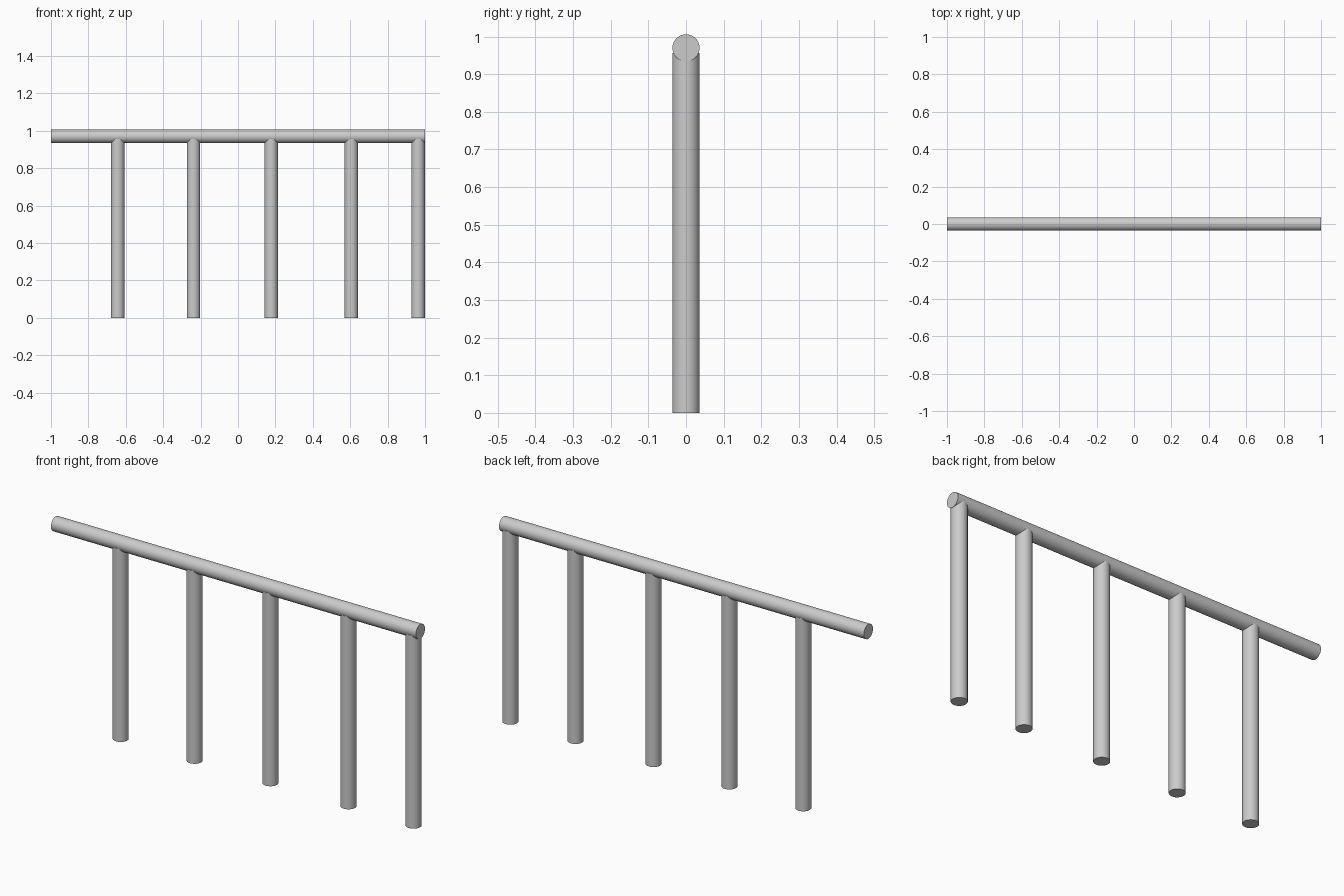
import bpy
from math import pi

if "Cube" in bpy.data.objects:
    bpy.data.objects.remove(bpy.data.objects["Cube"])

RADIUS = 0.036
POST_TOP = 0.957


def tube(name, length, location, rotation=(0, 0, 0)):
    bpy.ops.mesh.primitive_cylinder_add(vertices=48, radius=RADIUS, depth=length,
                                        location=location, rotation=rotation)
    obj = bpy.context.object
    obj.name = name
    bpy.ops.object.shade_smooth_by_angle()
    return obj


# Horizontal handrail
tube("handrail", 2.0, (0, 0, 0.97), (0, pi / 2, 0))

# Upright posts, their tops sunk into the rail
for i, x in enumerate((-0.643, -0.238, 0.178, 0.606, 0.963)):
    tube(f"post_{i + 1}", POST_TOP, (x, 0, POST_TOP / 2))
